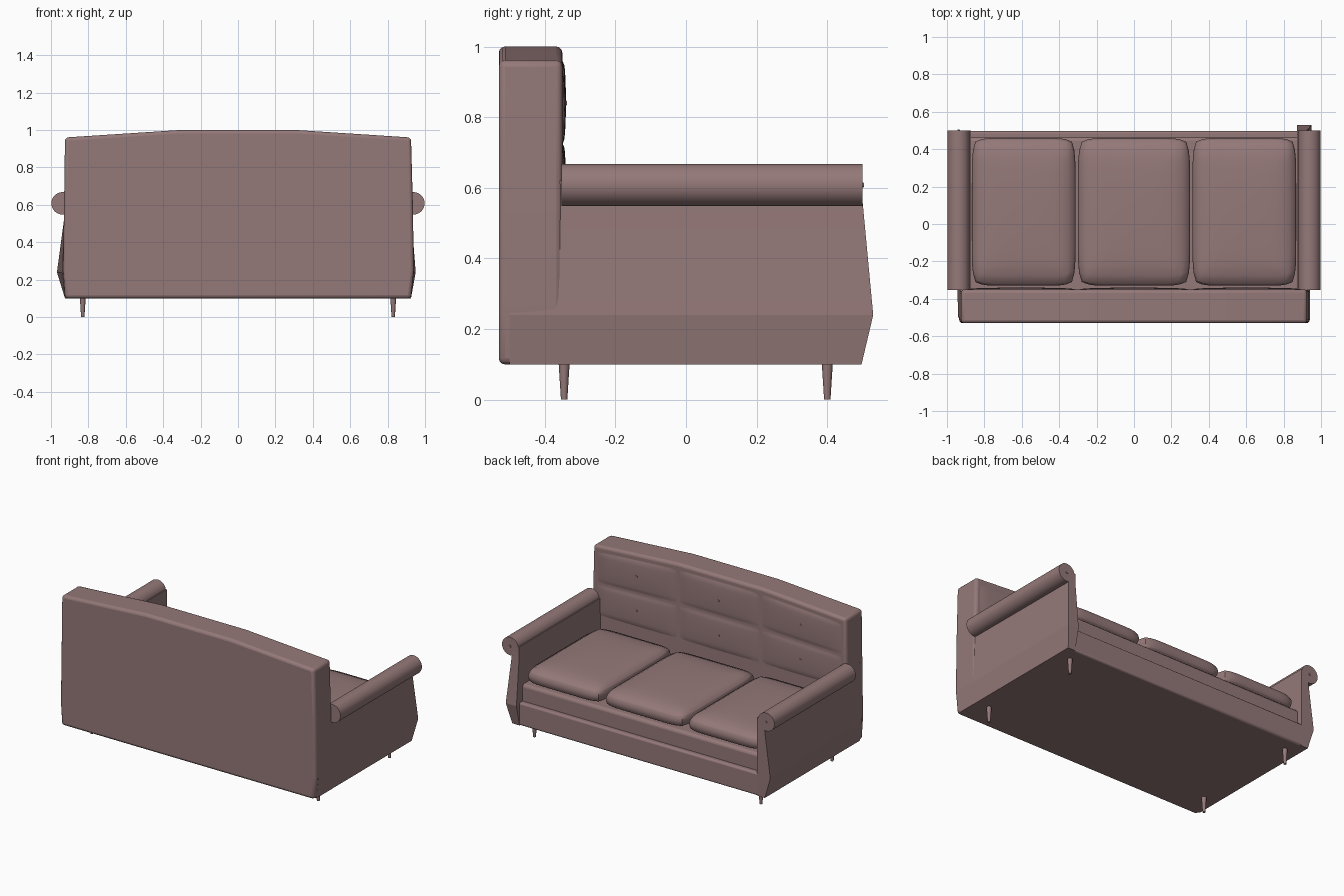
import bpy, bmesh, math
from mathutils import Matrix, Vector

if "Cube" in bpy.data.objects:
    bpy.data.objects.remove(bpy.data.objects["Cube"])

fabric = bpy.data.materials.new("fabric")
fabric.diffuse_color = (0.30, 0.19, 0.19, 1)
fabric.use_nodes = True
fabric.node_tree.nodes["Principled BSDF"].inputs["Base Color"].default_value = fabric.diffuse_color


def finish(name, bm, angle=35, bevel=0, segments=3):
    bmesh.ops.recalc_face_normals(bm, faces=bm.faces)
    me = bpy.data.meshes.new(name)
    bm.to_mesh(me)
    bm.free()
    ob = bpy.data.objects.new(name, me)
    bpy.context.collection.objects.link(ob)
    me.materials.append(fabric)
    if bevel:
        mod = ob.modifiers.new("bevel", 'BEVEL')
        mod.width, mod.segments, mod.limit_method = bevel, segments, 'ANGLE'
    bpy.ops.object.select_all(action='DESELECT')
    ob.select_set(True)
    bpy.context.view_layer.objects.active = ob
    bpy.ops.object.shade_smooth_by_angle(angle=math.radians(angle))
    return ob


def loft(name, rings, **kw):
    """Join matching rings of points and cap both ends."""
    bm = bmesh.new()
    rows = [[bm.verts.new(p) for p in ring] for ring in rings]
    n = len(rows[0])
    for a, b in zip(rows, rows[1:]):
        for i in range(n):
            j = (i + 1) % n
            bm.faces.new((a[i], a[j], b[j], b[i]))
    bm.faces.new(rows[0])
    bm.faces.new(rows[-1])
    return finish(name, bm, **kw)


def box(name, lo, hi, bevel=0):
    bm = bmesh.new()
    bmesh.ops.create_cube(bm, size=1)
    lo, hi = Vector(lo), Vector(hi)
    for v in bm.verts:
        v.co = (lo + hi) / 2 + Vector(c * s for c, s in zip(v.co, hi - lo))
    return finish(name, bm, bevel=bevel)


def rod(name, a, b, r1, r2, sides=24):
    a, b = Vector(a), Vector(b)
    bm = bmesh.new()
    rot = (b - a).to_track_quat('Z', 'Y').to_matrix().to_4x4()
    bmesh.ops.create_cone(bm, cap_ends=True, segments=sides, radius1=r1, radius2=r2,
                          depth=(b - a).length, matrix=Matrix.Translation((a + b) / 2) @ rot)
    return finish(name, bm)


# Backrest: arched outline pushed through its depth
outline = [(-0.925, 0.10), (0.925, 0.10), (0.94, 0.25), (0.935, 0.60), (0.925, 0.96),
           (0.31, 1.0), (-0.31, 1.0), (-0.925, 0.96), (-0.93, 0.60), (-0.935, 0.25)]
loft("backrest", [[(x, y, z) for x, z in outline] for y in (-0.53, -0.35)], bevel=0.018)


# Tufted front of the backrest: three by two shallow pillows with buttons
def top_z(x):
    return 0.965 - 0.04 * max(0, (abs(x) - 0.31) / 0.61)


bm = bmesh.new()
nx, nz = 48, 24
grid = []
for i in range(nx + 1):
    x = -0.905 + 1.81 * i / nx
    col = []
    for j in range(nz + 1):
        t = j / nz
        puff = abs(math.sin(3 * math.pi * i / nx) * math.sin(2 * math.pi * t)) ** 0.3
        col.append(bm.verts.new((x, -0.352 + 0.012 * puff, 0.50 + (top_z(x) - 0.50) * t)))
    grid.append(col)
for a, b in zip(grid, grid[1:]):
    for j in range(nz):
        bm.faces.new((a[j], b[j], b[j + 1], a[j + 1]))
finish("tufted_back_panel", bm, angle=60)
for x in (-0.6, 0, 0.6):
    for z in (0.61, 0.84):
        rod("back_button", (x, -0.345, z), (x, -0.337, z), 0.009, 0.006, 12)

# Base frame with front rail, and the seat deck set back above it
box("base_frame", (-0.925, -0.50, 0.10), (0.925, 0.497, 0.25), 0.012)
box("seat_deck", (-0.89, -0.40, 0.22), (0.89, 0.465, 0.36), 0.02)

# Seat cushions: subdivided blocks with domed, softened edges
for cx, w in ((-0.59, 0.555), (0, 0.60), (0.59, 0.555)):
    bm = bmesh.new()
    bmesh.ops.create_cube(bm, size=2)
    bmesh.ops.subdivide_edges(bm, edges=bm.edges[:], cuts=15, use_grid_fill=True)
    for v in bm.verts:
        x, y, z = v.co
        edge = max(abs(x), abs(y))
        h = 0.06 * z * (1 - 0.45 * edge ** 8) + (0.012 * (1 - x * x) * (1 - y * y) if z > 0 else 0)
        side = 1 - 0.025 * z * z
        v.co = (cx + w / 2 * x * side * (1 - 0.07 * abs(y) ** 8),
                0.065 + 0.395 * y * side * (1 - 0.05 * abs(x) ** 8), 0.41 + h)
    finish("seat_cushion", bm, angle=50)

# Arms: flared side panels carrying a roll; (sign, flare in x, bulge at the front)
for s, flare, front in ((-1, 0.968, 0.50), (1, 0.95, 0.53)):
    rows = [(0.10, 0.925, 0.925, 0.497), (0.24, 0.94, flare, front),
            (0.56, 0.93, 0.925, 0.50), (0.62, 0.93, 0.925, 0.50)]
    loft("arm_panel", [[(s * 0.872, -0.50, z), (s * xb, -0.50, z),
                        (s * xf, y, z), (s * 0.872, y, z)] for z, xb, xf, y in rows],
         angle=10)
    rod("arm_roll", (s * 0.938, -0.352, 0.608), (s * 0.938, 0.50, 0.608), 0.06, 0.06, 32)
    rod("arm_button", (s * 0.938, 0.498, 0.608), (s * 0.938, 0.504, 0.608), 0.008, 0.006, 12)

    # Tapered legs
    for y in (-0.345, 0.40):
        rod("leg", (s * 0.83, y, 0), (s * 0.83, y, 0.11), 0.009, 0.016, 16)
